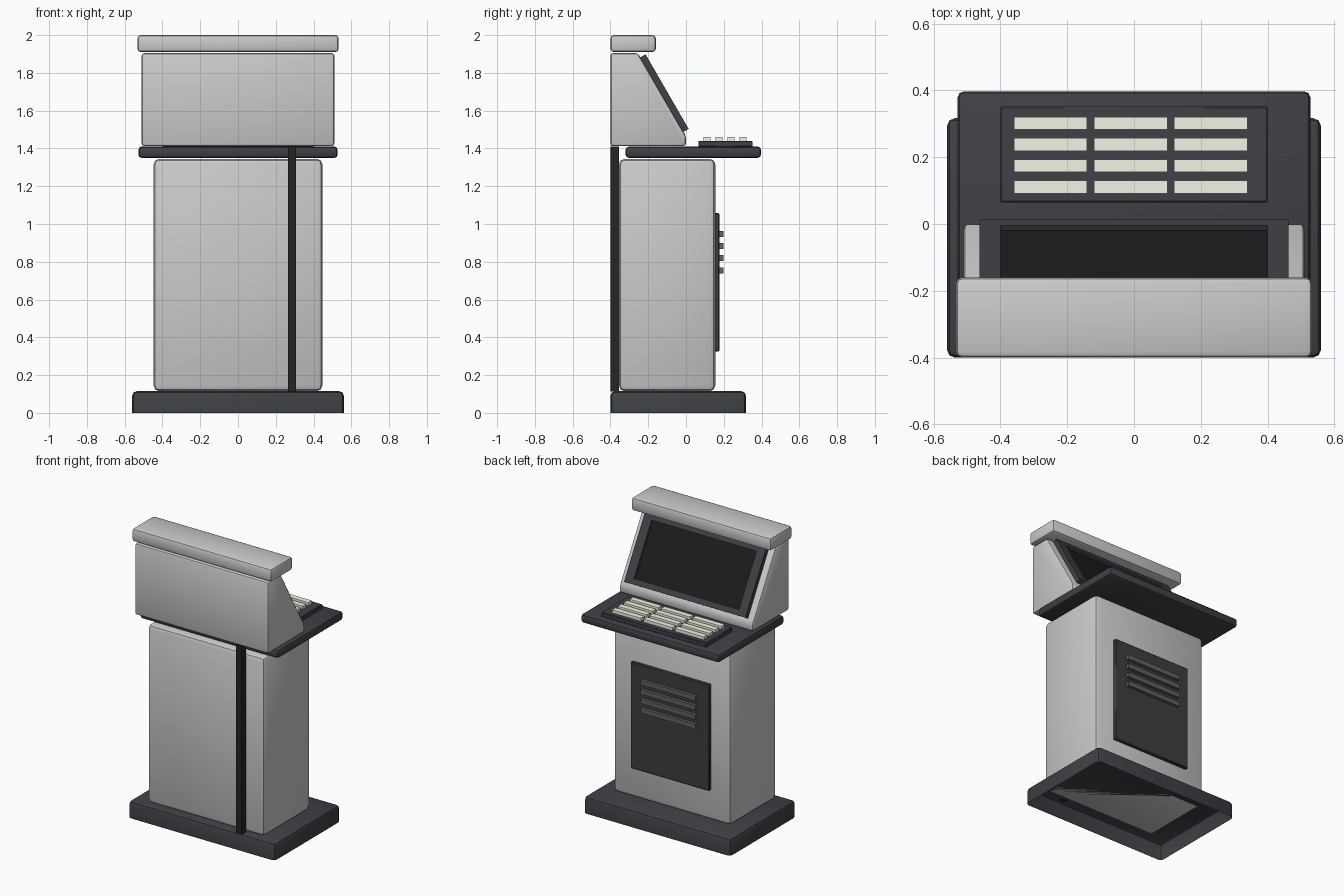
import bpy, bmesh
from math import radians
from mathutils import Matrix

if "Cube" in bpy.data.objects:
    bpy.data.objects.remove(bpy.data.objects["Cube"])


def material(name, rgb):
    m = bpy.data.materials.new(name)
    m.diffuse_color = (*rgb, 1)
    m.use_nodes = True
    m.node_tree.nodes["Principled BSDF"].inputs["Base Color"].default_value = m.diffuse_color
    return m


DARK = material("dark_trim", (0.05, 0.052, 0.06))
PANEL = material("dark_panel", (0.045, 0.047, 0.05))
BLACK = material("screen_black", (0.011, 0.012, 0.012))
CABLE = material("cable_black", (0.018, 0.018, 0.018))
VENT = material("vent_grey", (0.12, 0.12, 0.125))
KEY = material("key_cream", (0.9, 0.9, 0.78))


def finish(name, bm, mat=None, bevel=0.0, segments=2):
    bmesh.ops.recalc_face_normals(bm, faces=bm.faces)
    if bevel:
        bmesh.ops.bevel(bm, geom=[e for e in bm.edges if len(e.link_faces) == 2],
                        offset=bevel, segments=segments, profile=0.5, affect='EDGES')
    mesh = bpy.data.meshes.new(name)
    bm.to_mesh(mesh)
    bm.free()
    ob = bpy.data.objects.new(name, mesh)
    bpy.context.collection.objects.link(ob)
    if mat:
        mesh.materials.append(mat)
    if bevel:
        bpy.context.view_layer.objects.active = ob
        ob.select_set(True)
        bpy.ops.object.shade_smooth_by_angle(angle=radians(40))
        ob.select_set(False)
    return ob


def add_box(bm, x, y, z):
    size = [b - a for a, b in (x, y, z)]
    mid = [(a + b) / 2 for a, b in (x, y, z)]
    mat = Matrix.Translation(mid) @ Matrix.Diagonal((*size, 1))
    bmesh.ops.create_cube(bm, size=1, matrix=mat)


def box(name, x, y, z, mat=None, bevel=0.0, segments=2, open_bottom=False):
    bm = bmesh.new()
    add_box(bm, x, y, z)
    if open_bottom:
        bmesh.ops.recalc_face_normals(bm, faces=bm.faces)
        floor = [f for f in bm.faces if f.normal.z < -0.9]
        bmesh.ops.delete(bm, geom=floor, context='FACES_ONLY')
    return finish(name, bm, mat, bevel, segments)


# Plinth (hollow underneath), pedestal and desk
box("base", (-.56, .56), (-.4, .317), (0, .115), DARK, .024, open_bottom=True)
box("pedestal", (-.447, .447), (-.355, .155), (.115, 1.345), None, .03)
box("desk_top", (-.528, .528), (-.32, .397), (1.35, 1.41), DARK, .018)

# Wedge-shaped display housing
bm = bmesh.new()
profile = [(-.4, 1.412), (0, 1.412), (0, 1.465), (-.254, 1.905), (-.4, 1.905)]
face = bm.faces.new([bm.verts.new((-.51, y, z)) for y, z in profile])
ext = bmesh.ops.extrude_face_region(bm, geom=[face])
bmesh.ops.translate(bm, vec=(1.02, 0, 0),
                    verts=[v for v in ext["geom"] if isinstance(v, bmesh.types.BMVert)])
finish("display_housing", bm, None, .015)

# Hood over the display
box("hood", (-.533, .533), (-.4, -.16), (1.91, 2), None, .018)

# Sloped screen frame made of four bars, with the recessed screen inside
tilt = Matrix.Translation((0, -.114, 1.693)) @ Matrix.Rotation(radians(30), 4, 'X')
bm = bmesh.new()
for x in ((-.463, -.4), (.4, .463)):
    add_box(bm, x, (-.017, .016), (-.228, .228))
for z in ((-.228, -.19), (.19, .228)):
    add_box(bm, (-.4, .4), (-.017, .016), z)
finish("screen_frame", bm, DARK).matrix_world = tilt
box("screen", (-.4, .4), (-.017, -.001), (-.19, .19), BLACK).matrix_world = tilt

# Key tray with three columns and four rows of keys
box("key_tray", (-.4, .4), (.065, .352), (1.408, 1.44), DARK, .004, 1)
for row in range(4):
    y = .111 + row * .0635
    for col in range(3):
        x = -.36 + col * .24
        box(f"key_{row}_{col}", (x, x + .22), (y - .019, y + .019), (1.438, 1.461), KEY)

# Service panel with vent slats
box("service_panel", (-.3, .3), (.15, .177), (.325, 1.057), PANEL, .005, 1)
for i in range(4):
    z = .948 - i * .0645
    box(f"vent_slat_{i}", (-.21, .21), (.175, .198), (z - .016, z + .016), VENT)

# Cable channel on the front
box("cable_channel", (.264, .308), (-.4, -.354), (.113, 1.41), CABLE)
